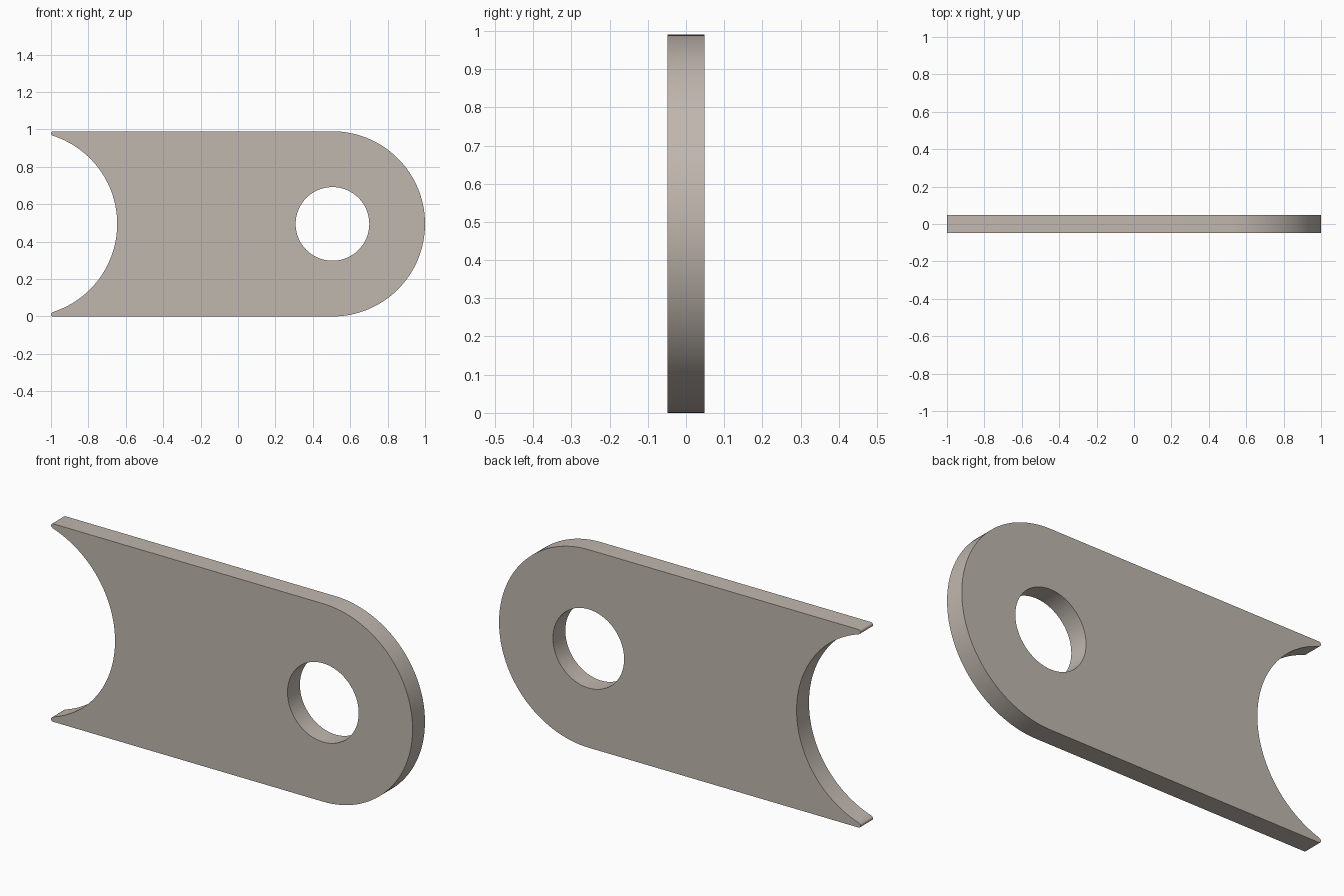
import bpy
import math

if "Cube" in bpy.data.objects:
    bpy.data.objects.remove(bpy.data.objects["Cube"])

R = 0.495          # end radius, also the plate's half height
HOLE_R = 0.197
HALF_T = 0.049     # half thickness
CX = 1.0 - R       # centre of rounded end and hole
NOTCH_X = -0.646 - R  # centre of the concave end
TIP_R = 0.011      # small rounding on the two horn tips


def arc(cx, cz, r, a0, a1, n):
    return [(cx + r * math.cos(a0 + (a1 - a0) * i / n),
             cz + r * math.sin(a0 + (a1 - a0) * i / n)) for i in range(n + 1)]


def add_loop(curve, pts):
    s = curve.splines.new('POLY')
    s.points.add(len(pts) - 1)
    for p, (x, y) in zip(s.points, pts):
        p.co = (x, y, 0, 1)
    s.use_cyclic_u = True


# Outline: round right end, top tip, concave left end, bottom tip (mirrored)
a = math.acos((-0.991 - NOTCH_X) / R)
tip = arc(-1.0 + TIP_R, 2 * R - TIP_R, TIP_R, math.pi / 2, math.radians(250), 10)
outline = (arc(CX, R, R, -math.pi / 2, math.pi / 2, 64)
           + tip
           + arc(NOTCH_X, R, R, a, -a, 56)
           + [(x, 2 * R - z) for x, z in reversed(tip)])
hole = arc(CX, R, HOLE_R, 0, 2 * math.pi, 64)[:-1]

# Filled profile with a pin hole, given thickness
curve = bpy.data.curves.new("link_plate", 'CURVE')
curve.dimensions = '2D'
curve.fill_mode = 'BOTH'
curve.extrude = HALF_T
add_loop(curve, outline)
add_loop(curve, hole)
plate = bpy.data.objects.new("link_plate", curve)
bpy.context.collection.objects.link(plate)
plate.rotation_euler.x = math.pi / 2

# Turn into a mesh with crisp rims and smooth curved walls
bpy.context.view_layer.objects.active = plate
plate.select_set(True)
bpy.ops.object.convert(target='MESH')
bpy.ops.object.transform_apply(location=False, rotation=True, scale=False)
bpy.ops.object.mode_set(mode='EDIT')
bpy.ops.mesh.select_all(action='SELECT')
bpy.ops.mesh.remove_doubles(threshold=0.0001)
bpy.ops.mesh.normals_make_consistent(inside=False)
bpy.ops.object.mode_set(mode='OBJECT')
bpy.ops.object.shade_smooth_by_angle(angle=math.radians(30))

# Warm grey metal
metal = bpy.data.materials.new("warm_grey")
metal.diffuse_color = (0.53, 0.475, 0.425, 1)
metal.use_nodes = True
metal.node_tree.nodes["Principled BSDF"].inputs["Base Color"].default_value = metal.diffuse_color
plate.data.materials.clear()
plate.data.materials.append(metal)
